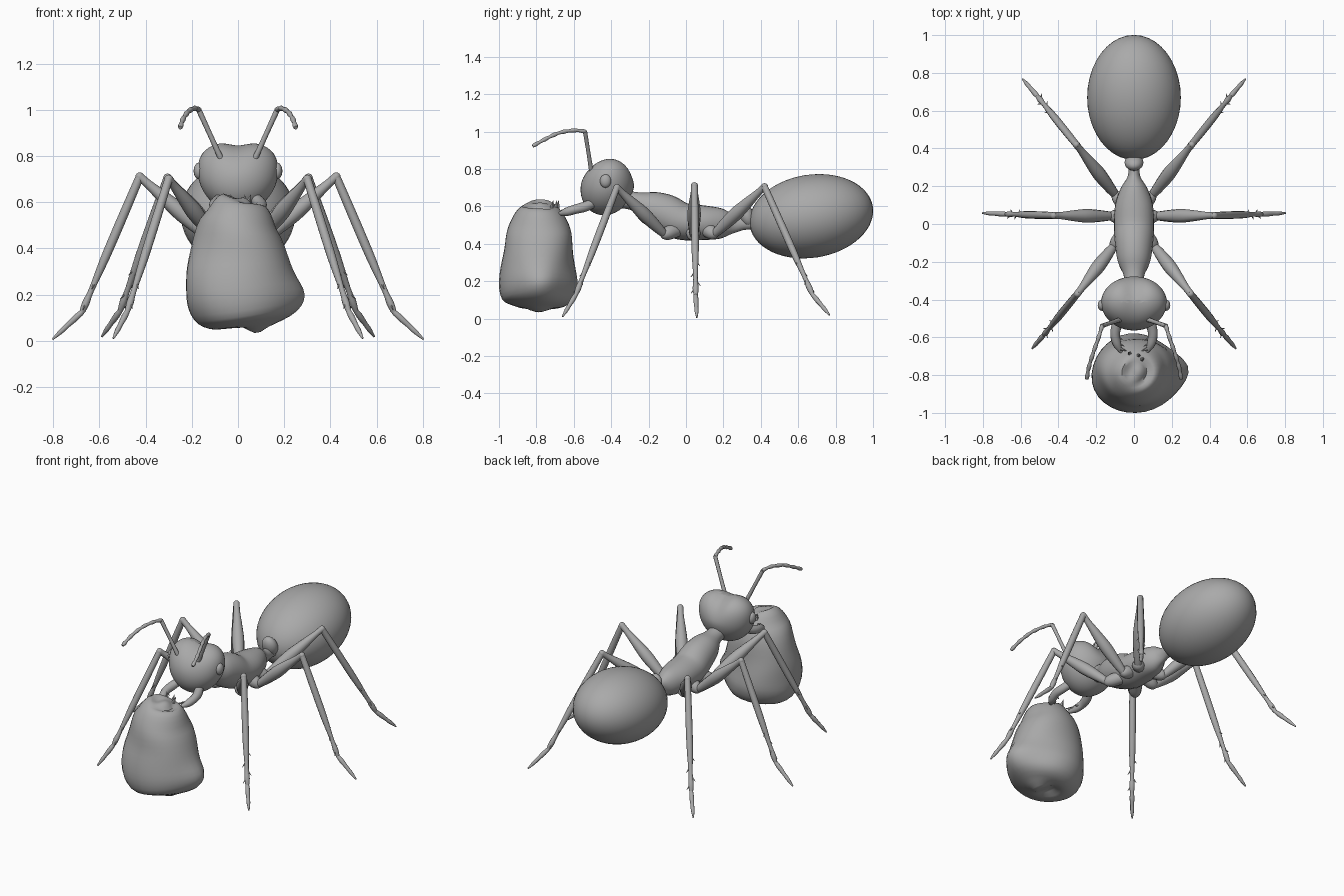
import bpy, bmesh, math
from mathutils import Vector, Matrix

if "Cube" in bpy.data.objects:
    bpy.data.objects.remove(bpy.data.objects["Cube"])

grey = bpy.data.materials.new("matte grey")
grey.diffuse_color = (0.4, 0.4, 0.4, 1)
grey.use_nodes = True
grey.node_tree.nodes["Principled BSDF"].inputs["Base Color"].default_value = grey.diffuse_color
X, Y = Vector((1, 0, 0)), Vector((0, 1, 0))


def finish(name, bm, mirror=False, angle=50):
    bmesh.ops.recalc_face_normals(bm, faces=bm.faces)
    me = bpy.data.meshes.new(name)
    bm.to_mesh(me)
    bm.free()
    me.materials.append(grey)
    ob = bpy.data.objects.new(name, me)
    bpy.context.collection.objects.link(ob)
    bpy.ops.object.select_all(action='DESELECT')
    ob.select_set(True)
    bpy.context.view_layer.objects.active = ob
    bpy.ops.object.shade_smooth_by_angle(angle=math.radians(angle))
    if mirror:
        ob.modifiers.new("Mirror", 'MIRROR')
    return ob


def spline(keys, steps):
    """Catmull-Rom through rows of any length."""
    out = []
    for i in range(len(keys) - 1):
        a, b, c, d = (keys[max(0, min(len(keys) - 1, j))] for j in (i - 1, i, i + 1, i + 2))
        for s in range(steps):
            t = s / steps
            out.append([0.5 * (2 * q + (r - p) * t + (2 * p - 5 * q + 4 * r - u) * t * t
                               + (3 * q - p - 3 * r + u) * t ** 3)
                        for p, q, r, u in zip(a, b, c, d)])
    return out + [list(keys[-1])]


def loft(bm, keys, sides=12, steps=4, ref=X):
    """Skin along rows (x, y, z, radius[, second radius])."""
    rows = spline([k if len(k) == 5 else (*k, k[3]) for k in keys], steps)
    pts = [Vector(r[:3]) for r in rows]
    rings = []
    for i, r in enumerate(rows):
        t = (pts[min(i + 1, len(pts) - 1)] - pts[max(i - 1, 0)]).normalized()
        u = (ref - t * ref.dot(t)).normalized()
        v = t.cross(u)
        ra, rb = max(r[3], 0.001), max(r[4], 0.001)
        rings.append([bm.verts.new(pts[i] + u * ra * math.cos(a) + v * rb * math.sin(a))
                      for a in (math.tau * k / sides for k in range(sides))])
    for a, b in zip(rings, rings[1:]):
        for k in range(sides):
            j = (k + 1) % sides
            bm.faces.new((a[k], a[j], b[j], b[k]))
    bm.faces.new(rings[0])
    bm.faces.new(rings[-1])


def tube(name, keys, mirror=False, **kw):
    bm = bmesh.new()
    loft(bm, keys, **kw)
    return finish(name, bm, mirror)


def ball(bm, centre, size, tilt=0, seg=32, rings=20):
    m = Matrix.Translation(centre) @ Matrix.Rotation(tilt, 4, 'X') @ Matrix.Diagonal((*size, 1))
    return bmesh.ops.create_uvsphere(bm, u_segments=seg, v_segments=rings, radius=1, matrix=m)['verts']


# Abdomen and waist node
bm = bmesh.new()
ball(bm, (0, 0.67, 0.547), (0.248, 0.333, 0.222), math.radians(9), 40, 28)
finish("abdomen", bm)
bm = bmesh.new()
ball(bm, (0, 0.325, 0.55), (0.05, 0.04, 0.065), math.radians(20), 20, 12)
finish("waist_node", bm)

# Thorax, from neck to waist
tube("thorax", [(0, -0.34, 0.64, 0.05), (0, -0.27, 0.625, 0.055, 0.052), (0, -0.2, 0.595, 0.085, 0.088),
                (0, -0.11, 0.56, 0.1, 0.105), (0, -0.02, 0.52, 0.106, 0.1), (0, 0.1, 0.512, 0.1, 0.092),
                (0, 0.19, 0.508, 0.07, 0.08), (0, 0.25, 0.505, 0.034, 0.05),
                (0, 0.31, 0.51, 0.03, 0.036), (0, 0.38, 0.51, 0.035, 0.035)], sides=24)

# Head: rounded, narrower towards the jaws, notched between two rear lobes
bm = bmesh.new()
for v in ball(bm, (0, -0.42, 0.71), (0.172, 0.142, 0.158), math.radians(-12), 40, 28):
    h = (v.co.z - 0.71) / 0.158
    v.co.x *= 1 + 0.12 * h + 0.22 * max(0, h) ** 2
    v.co.y += 0.012 * h
    notch = math.exp(-(v.co.x / 0.06) ** 2) * max(0, h)
    v.co.z -= 0.022 * notch
    v.co.y -= 0.03 * notch * (v.co.y > -0.4)
finish("head", bm)

# Eyes
bm = bmesh.new()
ball(bm, (0.17, -0.43, 0.735), (0.022, 0.03, 0.036), 0, 16, 12)
finish("eyes", bm, True)

# Antennae: straight stalk, then a curved beaded whip
tube("antenna_stalks", [(0.07, -0.505, 0.78, 0.013), (0.12, -0.522, 0.89, 0.011), (0.17, -0.54, 1.0, 0.012)],
     True, sides=10)
whip = spline([(0.168, -0.535, 1.0), (0.187, -0.6, 1.006), (0.215, -0.68, 0.992),
               (0.238, -0.755, 0.958), (0.25, -0.82, 0.922)], 3)
beads = []
for i, p in enumerate(whip):
    beads.append((*p, 0.012 if i % 2 else 0.0085))
tube("antenna_whips", beads, True, sides=10, steps=2)

# Mandibles with small inner teeth
bm = bmesh.new()
loft(bm, [(0.07, -0.49, 0.62, 0.024), (0.092, -0.54, 0.598, 0.027), (0.1, -0.59, 0.585, 0.025),
          (0.088, -0.64, 0.57, 0.022), (0.064, -0.685, 0.558, 0.005)], sides=12)
for y, x in ((-0.6, 0.088), (-0.635, 0.08), (-0.66, 0.07)):
    loft(bm, [(x, y, 0.575, 0.009), (x - 0.03, y - 0.012, 0.572, 0.001)], 6, 1, Y)
finish("mandibles", bm, True)

# Legs: coxa, femur, tibia, foot and spurs
legs = {"front": ((0.05, -0.05, 0.475), (0.105, -0.115, 0.45), (0.3, -0.37, 0.7), (0.478, -0.588, 0.13), (0.54, -0.66, 0.01)),
        "middle": ((0.04, 0.035, 0.48), (0.115, 0.042, 0.44), (0.425, 0.045, 0.71), (0.675, 0.052, 0.125), (0.803, 0.058, 0.006)),
        "rear": ((0.04, 0.1, 0.485), (0.095, 0.15, 0.45), (0.305, 0.42, 0.705), (0.51, 0.675, 0.13), (0.59, 0.768, 0.018))}
for name, pts in legs.items():
    hip, base, knee, ankle, toe = map(Vector, pts)
    ref = Y if name == "middle" else Vector((0.7, 0.7, 0)) if name == "front" else Vector((0.7, -0.7, 0))
    at = lambda a, b, t, r: (*a.lerp(b, t), r)
    bm = bmesh.new()
    loft(bm, [at(hip, base, 0, 0.04), at(hip, base, 0.7, 0.038), at(hip, base, 1.1, 0.025),
              at(hip, base, 1.25, 0.006)], 12, 3, ref)
    loft(bm, [at(base, knee, -0.04, 0.012), at(base, knee, 0.05, 0.024), at(base, knee, 0.4, 0.036),
              at(base, knee, 0.65, 0.029), at(base, knee, 0.88, 0.019), at(base, knee, 1, 0.019)], 12, 4, ref)
    ball(bm, knee, (0.019, 0.019, 0.019), 0, 12, 8)
    loft(bm, [at(knee, ankle, 0, 0.018), at(knee, ankle, 0.3, 0.02), at(knee, ankle, 0.6, 0.019),
              at(knee, ankle, 0.84, 0.012), at(knee, ankle, 0.94, 0.016), at(knee, ankle, 1.02, 0.009)], 12, 3, ref)
    loft(bm, [at(ankle, toe, -0.1, 0.009), at(ankle, toe, 0.2, 0.014), at(ankle, toe, 0.5, 0.011),
              at(ankle, toe, 0.7, 0.011), at(ankle, toe, 0.92, 0.006), at(ankle, toe, 1, 0.004)], 10, 3, ref)
    shin = (ankle - knee).normalized()
    for t, s in ((0.68, 1), (0.78, -1), (0.86, 1), (0.93, -1)):
        p = knee.lerp(ankle, t)
        tip = p + ref.normalized() * s * 0.026 + shin * 0.035
        loft(bm, [(*p, 0.007), (*tip, 0.001)], 6, 1, Vector((0, 0, 1)))
    finish(name + "_legs", bm, True)

# Carried stone: stacked uneven sections with a bulge low on one side
rows = [(0.03, -0.785, 0.056, 0.05, 0.04), (0.03, -0.785, 0.062, 0.13, 0.11), (0.025, -0.785, 0.1, 0.2, 0.18),
        (0.015, -0.79, 0.17, 0.232, 0.207), (0.005, -0.79, 0.26, 0.227, 0.205), (0, -0.787, 0.36, 0.215, 0.19),
        (-0.005, -0.785, 0.46, 0.187, 0.172), (0, -0.783, 0.54, 0.15, 0.135), (0, -0.78, 0.595, 0.105, 0.095),
        (0.005, -0.78, 0.612, 0.055, 0.05), (0.005, -0.78, 0.617, 0.01, 0.01)]
bm = bmesh.new()
loft(bm, rows, 32, 3)
for v in bm.verts:
    d = v.co - Vector((0.25, -0.76, 0.19))
    v.co.x += 0.045 * math.exp(-d.length_squared / 0.012)
    k = 0.008 * math.sin(9 * v.co.x + 14 * v.co.z) * math.sin(11 * v.co.y + 2)
    v.co.x += k
    v.co.y = max(v.co.y + k, -1.0)
finish("stone", bm)

# Small chips on the stone's top
bm = bmesh.new()
for x, y, lean in ((0.02, -0.7, 0.01), (-0.02, -0.69, -0.012), (0.035, -0.72, 0.02)):
    loft(bm, [(x, y, 0.575, 0.016), (x + lean, y + 0.01, 0.632, 0.001)], 5, 1)
finish("stone_chips", bm, angle=20)
